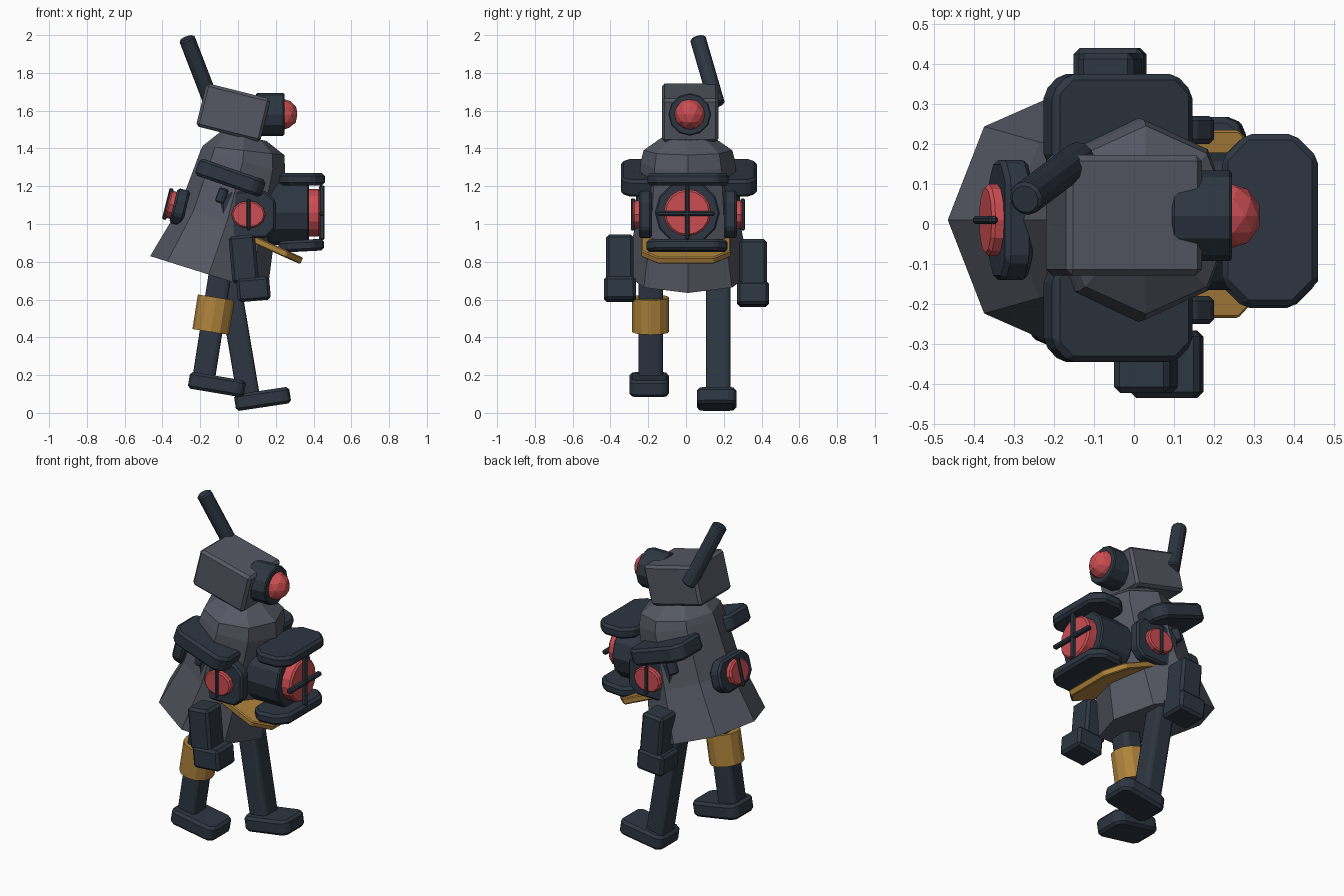
import bpy, bmesh, math
from mathutils import Matrix, Vector

if "Cube" in bpy.data.objects:
    bpy.data.objects.remove(bpy.data.objects["Cube"])


def material(name, rgb):
    m = bpy.data.materials.new(name)
    m.diffuse_color = (*rgb, 1)
    m.use_nodes = True
    m.node_tree.nodes["Principled BSDF"].inputs["Base Color"].default_value = m.diffuse_color
    return m


NAVY = material("dark navy metal", (0.026, 0.037, 0.054))
GREY = material("grey metal", (0.090, 0.098, 0.125))
GOLD = material("gold metal", (0.43, 0.23, 0.045))
RED = material("red glass", (0.60, 0.075, 0.085))


def finish(bm, name, mat, matrix=Matrix(), bevel=0.0):
    if bevel:
        edges = [e for e in bm.edges if len(e.link_faces) == 2
                 and e.calc_face_angle() > math.radians(40)]
        bmesh.ops.bevel(bm, geom=edges, offset=bevel, segments=1, affect='EDGES')
    bmesh.ops.recalc_face_normals(bm, faces=bm.faces[:])
    bm.transform(matrix)
    me = bpy.data.meshes.new(name)
    bm.to_mesh(me)
    bm.free()
    me.materials.append(mat)
    ob = bpy.data.objects.new(name, me)
    bpy.context.collection.objects.link(ob)
    return ob


def place(loc, pitch=0.0):
    # positive pitch tips the top forward (+x)
    return Matrix.Translation(loc) @ Matrix.Rotation(math.radians(pitch), 4, 'Y')


def facing(loc, normal):
    return Matrix.Translation(loc) @ Vector(normal).to_track_quat('Z', 'Y').to_matrix().to_4x4()


def box(name, mat, size, matrix, chamfer=0.0, bevel=0.015):
    bm = bmesh.new()
    bmesh.ops.create_cube(bm, size=1)
    bmesh.ops.scale(bm, vec=size, verts=bm.verts)
    if chamfer:  # cut the four corners seen along local z
        up = [e for e in bm.edges
              if abs((e.verts[0].co - e.verts[1].co).normalized().z) > 0.9]
        bmesh.ops.bevel(bm, geom=up, offset=chamfer, segments=1, affect='EDGES')
    return finish(bm, name, mat, matrix, bevel)


def cylinder(name, mat, radius, depth, matrix, sides=12, bevel=0.0, flatten=1.0):
    bm = bmesh.new()
    bmesh.ops.create_cone(bm, cap_ends=True, segments=sides, radius1=radius,
                          radius2=radius, depth=depth)
    bmesh.ops.scale(bm, vec=(1, flatten, 1), verts=bm.verts)
    return finish(bm, name, mat, matrix, bevel)


def rod(name, mat, a, b, radius, sides=12):
    a, b = Vector(a), Vector(b)
    return cylinder(name, mat, radius, (b - a).length,
                    facing((a + b) / 2, b - a), sides, 0.008)


# Torso: stacked tilted octagons (back x, back z, front x, front z, y radius)
rings = [(-0.465, 0.83, 0.155, 0.635, 0.33),
         (-0.31, 1.09, 0.195, 0.94, 0.275),
         (-0.20, 1.385, 0.25, 1.275, 0.25),
         (-0.185, 1.415, 0.245, 1.365, 0.235),
         (-0.095, 1.487, 0.15, 1.44, 0.13)]
bm = bmesh.new()
loops = []
for xb, zb, xf, zf, ry in rings:
    loop = []
    for i in range(8):
        a = i * math.pi / 4
        t = 0.5 + 0.5 * math.cos(a)
        loop.append(bm.verts.new((xb + (xf - xb) * t, 0.01 + ry * math.sin(a),
                                  zb + (zf - zb) * t)))
    loops.append(loop)
for lo, hi in zip(loops, loops[1:]):
    for i in range(8):
        j = (i + 1) % 8
        bm.faces.new((lo[i], lo[j], hi[j], hi[i]))
bm.faces.new(loops[0])
bm.faces.new(loops[-1])
finish(bm, "torso", GREY)

# Head with eye and antenna
box("head", GREY, (0.35, 0.30, 0.235), place((-0.025, 0.022, 1.59), 14))
cylinder("eye_housing", NAVY, 0.113, 0.15, facing((0.17, 0.02, 1.58), (1, 0, 0)), 12, 0.006)
bm = bmesh.new()
bmesh.ops.create_icosphere(bm, subdivisions=2, radius=0.083)
finish(bm, "eye_lens", RED, Matrix.Translation((0.235, 0.02, 1.58)))
rod("antenna", NAVY, (-0.135, 0.165, 1.63), (-0.272, 0.062, 1.985), 0.043)

# Shoulder guards
for side, y in (("right", -0.215), ("left", 0.245)):
    box(side + "_shoulder_guard", NAVY, (0.37, 0.26, 0.095),
        place((-0.04, y, 1.245), 19), 0.045)
    s = -1 if y < 0 else 1
    box(side + "_shoulder_strut", NAVY, (0.05, 0.1, 0.08),
        place((-0.085, s * 0.225 + 0.01, 1.15), 19), 0.015, 0.008)

# Small side and rear lamps
for name, loc, normal, w, h in (
        ("right_lamp", (0.055, -0.215, 1.05), (0, -1, 0), 0.29, 0.25),
        ("left_lamp", (0.055, 0.235, 1.05), (0, 1, 0), 0.29, 0.25),
        ("rear_lamp", (-0.308, 0.01, 1.09), (-1, 0, 0.25), 0.30, 0.19)):
    m = facing(loc, normal)
    box(name + "_frame", NAVY, (w, h, 0.07), m, 0.05, 0.012)
    cylinder(name + "_lens", RED, 0.09, 0.07, m @ Matrix.Translation((0, 0, 0.03)),
             12, 0.008, 0.82)
    box(name + "_bar", NAVY, (0.02, 0.17, 0.024),
        m @ Matrix.Translation((0, 0, 0.065)), 0, 0.006)

# Large chest lamp between two guard plates
cylinder("chest_lamp_housing", NAVY, 0.172, 0.22, facing((0.265, 0.007, 1.06), (1, 0, 0)), 12, 0.008)
cylinder("chest_lamp_lens", RED, 0.125, 0.12, facing((0.375, 0.007, 1.06), (1, 0, 0)), 16, 0.01)
box("chest_lamp_upright_bar", NAVY, (0.03, 0.022, 0.29), place((0.444, 0.007, 1.06)), 0, 0.007)
box("chest_lamp_cross_bar", NAVY, (0.03, 0.30, 0.026), place((0.444, 0.0, 1.055)), 0, 0.007)
box("chest_upper_guard", NAVY, (0.24, 0.43, 0.065), place((0.34, 0.01, 1.237)), 0.06)
box("chest_lower_guard", NAVY, (0.24, 0.43, 0.062), place((0.335, 0.005, 0.885), -3), 0.06)

# Gold belly plate
box("belly_plate", GOLD, (0.42, 0.47, 0.038), place((0.145, 0.0, 0.89), 24), 0.09, 0.006)

# Arms and hands
for side, x, y, z in (("right", 0.03, -0.35, 0.815), ("left", -0.06, 0.355, 0.79)):
    box(side + "_arm", NAVY, (0.14, 0.145, 0.25), place((x, y, z), -5))
    box(side + "_hand", NAVY, (0.175, 0.168, 0.125),
        place((x + (0.052 if y < 0 else 0.0), y, z - 0.16), -5))

# Legs and feet (side, hip x, ankle x, y, ankle z)
for side, hip, ankle, y, z in (("right", -0.085, -0.185, -0.187, 0.16),
                               ("left", -0.065, 0.055, 0.17, 0.09)):
    top, low = Vector((hip, y, 0.80)), Vector((ankle, y, z))
    d = top - low
    pitch = math.degrees(math.atan2(d.x, d.z))
    box(side + "_leg", NAVY, (0.12, 0.13, d.length), place((top + low) / 2, pitch), 0.015, 0.008)
box("right_foot", NAVY, (0.30, 0.21, 0.09), place((-0.112, -0.195, 0.15), 9.5), 0.03)
box("left_foot", NAVY, (0.295, 0.21, 0.088), place((0.13, 0.162, 0.074), -8.5), 0.03)

# Gold thigh sleeve
cylinder("thigh_sleeve", GOLD, 0.098, 0.185, place((-0.13, -0.187, 0.52), 9), 12)
